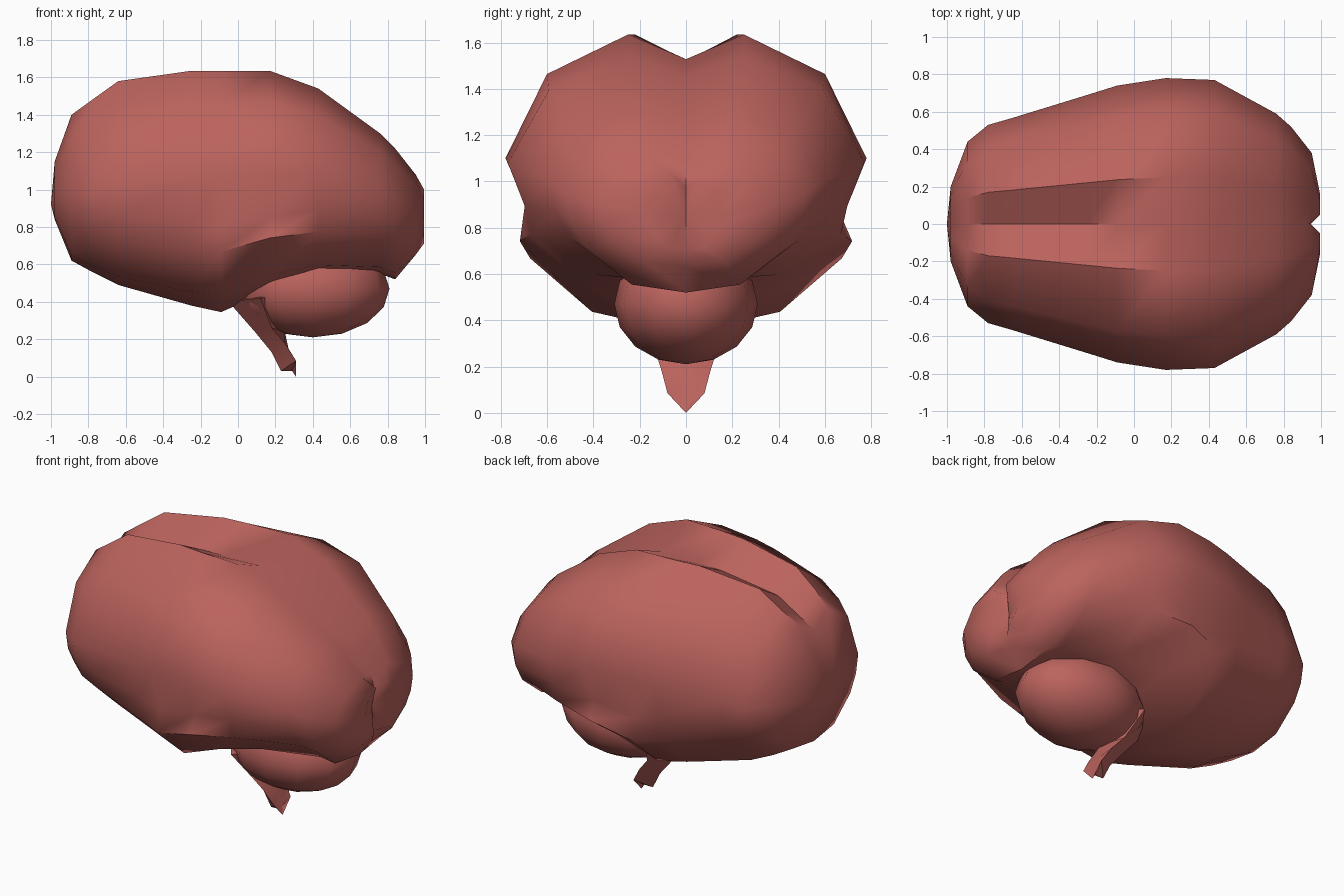
import bpy
import bmesh
import math
from mathutils import Vector

cube = bpy.data.objects.get("Cube")
if cube:
    bpy.data.objects.remove(cube, do_unlink=True)

# One flesh colour for every part
flesh = bpy.data.materials.new("flesh pink")
flesh.use_nodes = True
colour = (0.5, 0.125, 0.11, 1)
flesh.diffuse_color = colour
flesh.node_tree.nodes["Principled BSDF"].inputs["Base Color"].default_value = colour


def finish(name, bm, angle):
    """Turn a bmesh into a smooth shaded, coloured object."""
    bmesh.ops.recalc_face_normals(bm, faces=bm.faces)
    mesh = bpy.data.meshes.new(name)
    bm.to_mesh(mesh)
    bm.free()
    mesh.materials.append(flesh)
    obj = bpy.data.objects.new(name, mesh)
    bpy.context.collection.objects.link(obj)
    bpy.ops.object.select_all(action="DESELECT")
    bpy.context.view_layer.objects.active = obj
    obj.select_set(True)
    bpy.ops.object.shade_smooth_by_angle(angle=math.radians(angle))
    return obj


def loft(name, rings, start, end, angle):
    """Skin a list of equal rings and close both ends with a fan."""
    bm = bmesh.new()
    loops = [[bm.verts.new(p) for p in ring] for ring in rings]
    count = len(loops[0])
    for a, b in zip(loops, loops[1:]):
        for i in range(count):
            j = (i + 1) % count
            bm.faces.new((a[i], a[j], b[j], b[i]))
    for loop, tip in ((loops[0], start), (loops[-1], end)):
        centre = bm.verts.new(tip)
        for i in range(count):
            bm.faces.new((loop[i], loop[(i + 1) % count], centre))
    return finish(name, bm, angle)


# Half profiles, from the central groove round to the underside
PLAIN = [(0, 0.8), (0.32, 1), (0.77, 0.68), (1, 0), (0.95, -0.3),
         (0.82, -0.57), (0.45, -0.92), (0, -1)]
LOBED = [(0, 0.8), (0.32, 1), (0.77, 0.68), (1, 0), (0.86, -0.39),
         (0.92, -0.56), (0.56, -0.87), (0, -1)]


def section(x, top, mid, low, width, lobe, pull):
    """Mirrored cross-section; lobe blends in the side lobe."""
    half = []
    for p, q in zip(PLAIN, LOBED):
        u, v = Vector(p).lerp(Vector(q), lobe)
        z = mid + v * (top - mid if v > 0 else mid - low)
        half.append((x - (pull if u == 0 else 0), u * width, z))
    return half + [(x, -y, z) for x, y, z in half[-2:0:-1]]


# Cerebrum: x, top, middle, low, half width, side lobe, groove pull
STATIONS = [
    (-0.98, 1.15, 0.97, 0.84, 0.2, 0, 0),
    (-0.89, 1.4, 1, 0.62, 0.44, 0, 0),
    (-0.78, 1.48, 1, 0.56, 0.53, 0, 0),
    (-0.64, 1.58, 1.02, 0.49, 0.57, 0.1, 0),
    (-0.25, 1.635, 1.06, 0.38, 0.69, 0.5, 0),
    (-0.09, 1.635, 1.08, 0.345, 0.74, 0.9, 0),
    (0.17, 1.635, 1.1, 0.46, 0.78, 1, 0),
    (0.43, 1.54, 1.08, 0.54, 0.77, 0.5, 0),
    (0.76, 1.3, 1, 0.55, 0.59, 0, 0),
    (0.84, 1.22, 0.95, 0.52, 0.52, 0, 0),
    (0.95, 1.08, 0.9, 0.63, 0.38, 0, 0.02),
    (0.995, 1, 0.86, 0.7, 0.16, 0, 0.05),
]
loft("cerebrum", [section(*s) for s in STATIONS],
     (-1, 0, 0.92), (0.93, 0, 0.85), 50)

# Cerebellum: a coarse squashed ball under the rear
bm = bmesh.new()
bmesh.ops.create_uvsphere(bm, u_segments=12, v_segments=8, radius=1)
for v in bm.verts:
    v.co = (0.4 + 0.41 * v.co.x, 0.31 * v.co.y, 0.47 + 0.26 * v.co.z)
finish("cerebellum", bm, 60)


# Brain stem: a tapering diamond that leans back to a pointed tip
def diamond(front, side, back, width):
    return [(front[0], 0, front[1]), (side[0], width, side[1]),
            (back[0], 0, back[1]), (side[0], -width, side[1])]


STEM = [
    diamond((-0.05, 0.4), (0.12, 0.42), (0.35, 0.45), 0.24),
    diamond((0.09, 0.24), (0.18, 0.26), (0.25, 0.24), 0.13),
    diamond((0.18, 0.13), (0.25, 0.18), (0.27, 0.15), 0.105),
    diamond((0.23, 0.03), (0.31, 0.085), (0.31, 0), 0.08),
]
loft("brain_stem", STEM, (0.1, 0, 0.45), (0.29, 0, 0.03), 40)
